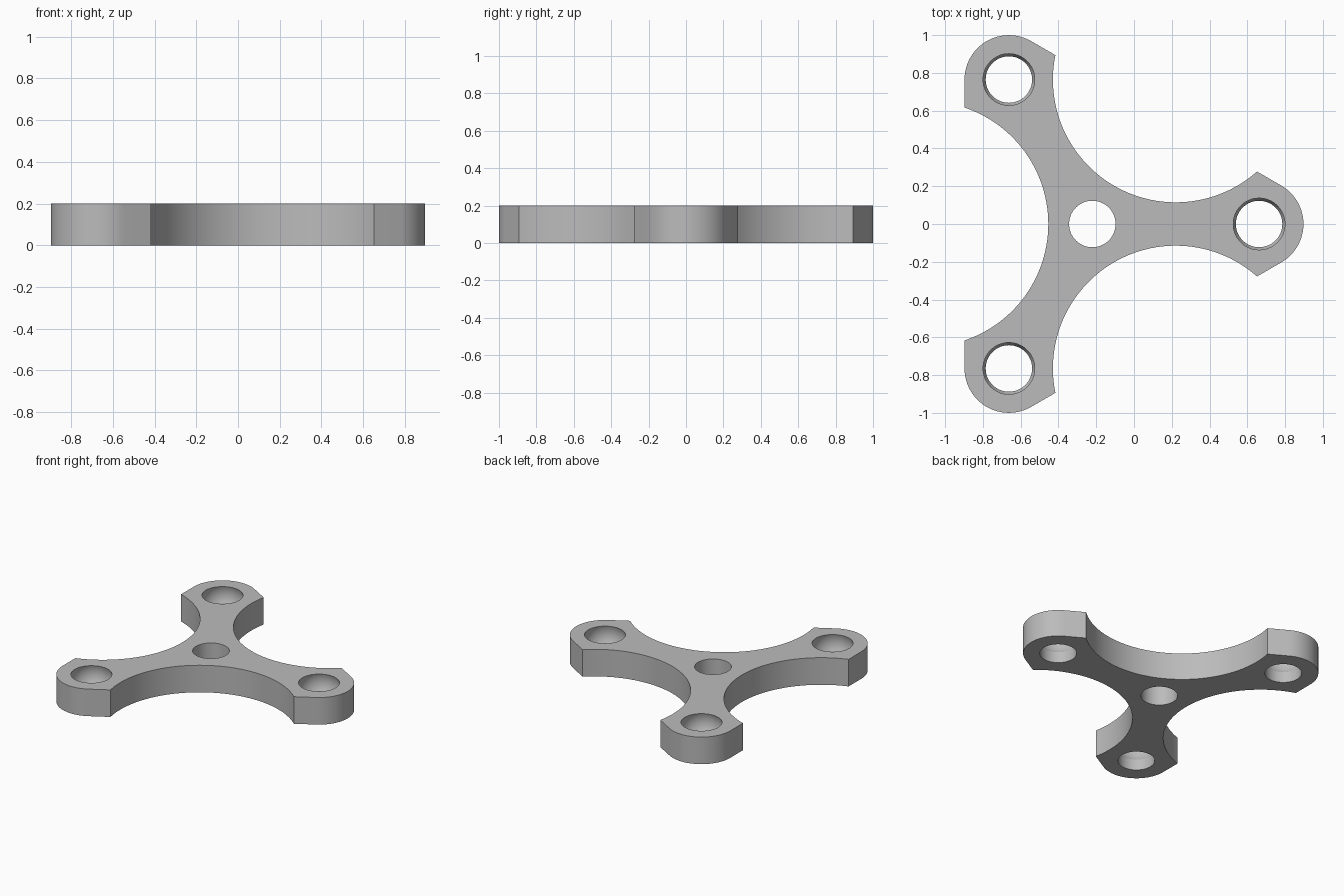
import bpy
import bmesh
from math import sin, cos, pi, sqrt, atan2, radians
from mathutils import Vector, Matrix

cube = bpy.data.objects.get("Cube")
if cube:
    bpy.data.objects.remove(cube, do_unlink=True)

ARM = 0.883          # hub centre to weight hole
TIP = 0.235          # rounded tip radius
SCOOP = 0.65         # scoop radius between the arms
THICK = 0.2
HOLE = 0.123         # straight bore radius
HUB = Vector((-ARM / 4, 0))

grey = bpy.data.materials.new("light grey")
grey.use_nodes = True
colour = (0.5, 0.5, 0.5, 1)
grey.diffuse_color = colour
grey.node_tree.nodes["Principled BSDF"].inputs["Base Color"].default_value = colour


def polar(radius, angle):
    return Vector((radius * cos(angle), radius * sin(angle)))


def arc(centre, radius, start, end, steps):
    return [centre + polar(radius, start + (end - start) * i / steps)
            for i in range(steps + 1)]


def make_object(name, bm):
    bmesh.ops.recalc_face_normals(bm, faces=bm.faces)
    mesh = bpy.data.meshes.new(name)
    bm.to_mesh(mesh)
    bm.free()
    mesh.materials.append(grey)
    obj = bpy.data.objects.new(name, mesh)
    bpy.context.collection.objects.link(obj)
    return obj


def third_outline():
    """One arm: rounded tip, slanted flat, then the scoop to the next arm."""
    tip = Vector((ARM, 0))
    scoop = polar(ARM, pi / 3)
    # corner where the flat, tangent to the tip, meets the scoop
    tangent = tip + polar(TIP, pi / 3)
    along = polar(1, radians(150))
    v = tangent - scoop
    b = v.dot(along)
    corner = tangent + along * (-b - sqrt(b * b - v.dot(v) + SCOOP ** 2))
    off = corner - scoop
    start = atan2(off.y, off.x)
    mid = -2 * pi / 3
    return (arc(tip, TIP, -pi / 3, pi / 3, 24)
            + arc(scoop, SCOOP, start, 2 * mid - start, 56))


def lathe(name, profile, centre, sides=64):
    """Closed cutter turned from (radius, height) points."""
    bm = bmesh.new()
    rings = [[bm.verts.new((*(centre + polar(r, 2 * pi * i / sides)), z))
              for i in range(sides)] for r, z in profile]
    for low, high in zip(rings, rings[1:]):
        for i in range(sides):
            j = (i + 1) % sides
            bm.faces.new((low[i], low[j], high[j], high[i]))
    bm.faces.new(rings[0])
    bm.faces.new(rings[-1])
    cutter = make_object(name, bm)
    cutter.hide_render = True
    return cutter


# Three-armed plate
bm = bmesh.new()
outline = []
for k in range(3):
    turn = Matrix.Rotation(2 * pi * k / 3, 2)
    outline += [HUB + turn @ p for p in third_outline()]
base = bm.faces.new([bm.verts.new((p.x, p.y, 0)) for p in outline])
lift = bmesh.ops.extrude_face_region(bm, geom=[base], use_keep_orig=True)
top = [g for g in lift["geom"] if isinstance(g, bmesh.types.BMVert)]
bmesh.ops.translate(bm, verts=top, vec=(0, 0, THICK))
body = make_object("spinner_body", bm)

# Straight centre bore, and bores with a ball-shaped seat in the tips
straight = [(HOLE, -0.1), (HOLE, 0.3)]
BALL, BALL_Z, SEAT_Z = 0.144, 0.155, 0.08
seat = [(HOLE, -0.1)]
for i in range(13):
    z = SEAT_Z + (THICK - SEAT_Z) * i / 12
    seat.append((sqrt(BALL ** 2 - (z - BALL_Z) ** 2), z))
seat.append((seat[-1][0], 0.3))

cutters = [lathe("centre_bore", straight, HUB)]
for k in range(3):
    cutters.append(lathe("tip_bore", seat, HUB + polar(ARM, 2 * pi * k / 3)))
for cutter in cutters:
    cut = body.modifiers.new(cutter.name, "BOOLEAN")
    cut.operation = "DIFFERENCE"
    cut.solver = "EXACT"
    cut.object = cutter

# Bake the cuts, then discard the cutters
depsgraph = bpy.context.evaluated_depsgraph_get()
cut_mesh = bpy.data.meshes.new_from_object(body.evaluated_get(depsgraph))
body.modifiers.clear()
body.data = cut_mesh
for cutter in cutters:
    bpy.data.objects.remove(cutter, do_unlink=True)

bpy.ops.object.select_all(action="DESELECT")
body.select_set(True)
bpy.context.view_layer.objects.active = body
bpy.ops.object.shade_smooth_by_angle(angle=radians(25))
